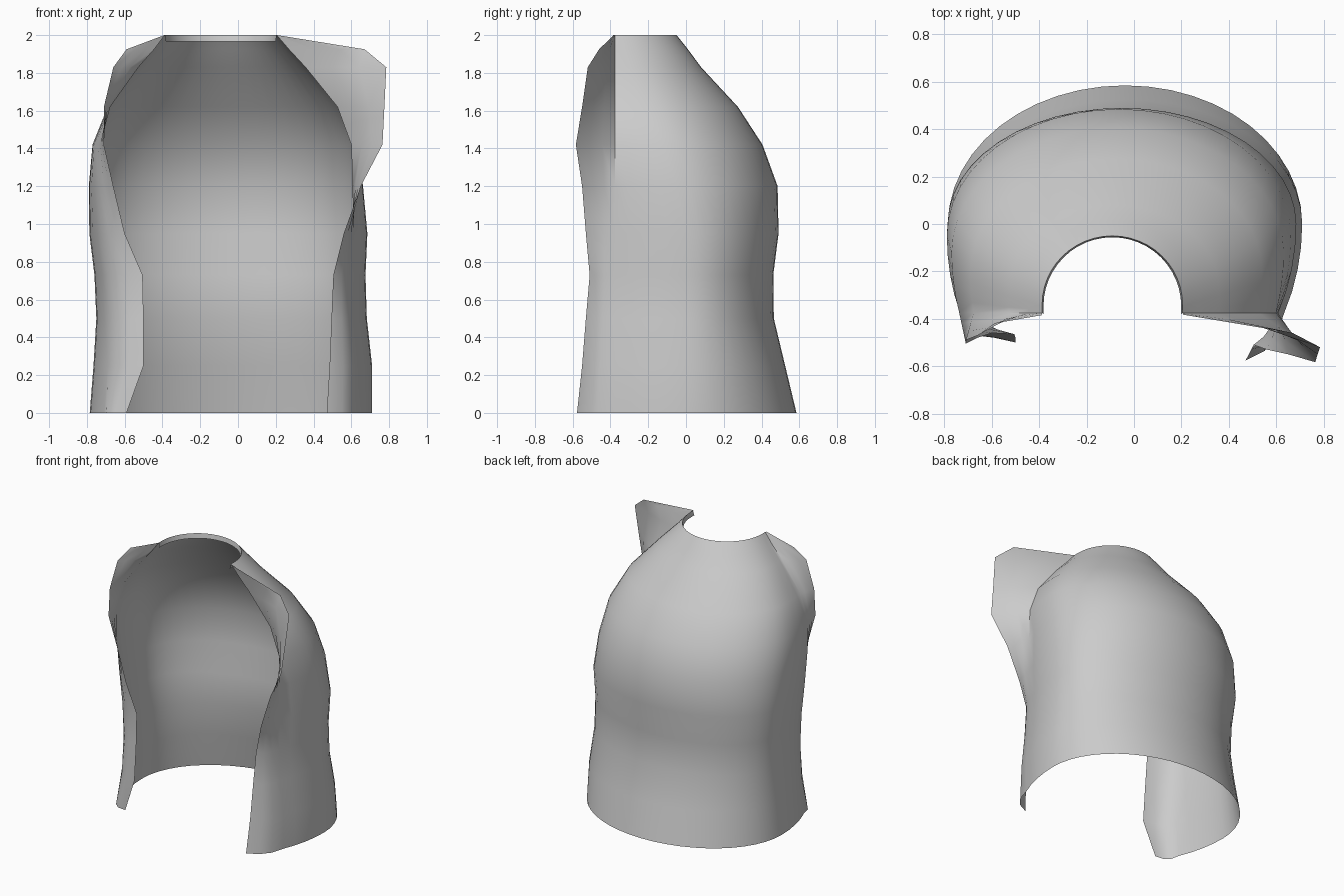
import bpy, bmesh, math

if "Cube" in bpy.data.objects:
    bpy.data.objects.remove(bpy.data.objects["Cube"])

# Sections: z, left x, right x, back y, widest y, left edge (x, y), right edge (x, y)
LEVELS = [
    (0.00, -.785, .710, .585, .00, -.590, -.480, .470, -.577),
    (0.25, -.765, .710, .525, .00, -.500, -.500, .485, -.550),
    (0.50, -.750, .682, .465, .00, -.500, -.480, .495, -.530),
    (0.73, -.760, .675, .462, .00, -.505, -.465, .505, -.510),
    (0.95, -.787, .685, .490, .00, -.600, -.460, .560, -.530),
    (1.20, -.790, .662, .485, -.05, -.660, -.480, .650, -.550),
    (1.42, -.770, .632, .405, -.12, -.710, -.505, .765, -.583),
    (1.62, -.690, .540, .275, -.20, -.710, -.490, .775, -.550),
    (1.83, -.530, .360, .080, -.28, -.660, -.470, .785, -.520),
    (1.925, -.445, .270, .010, -.31, -.590, -.420, .670, -.460),
    (2.00, -.388, .205, -.050, -.34, -.390, -.385, .208, -.383),
]
CREASE_Y, FRONT_DEPTH = -.375, .85
LAPEL, BACK = 3, 24


def body_arc(xl, xr, yb, c):
    """Open arc from the left crease round the back to the right crease."""
    cx, a = (xl + xr) / 2, (xr - xl) / 2
    pts = []
    dip = math.asin((c - CREASE_Y) / FRONT_DEPTH)
    for i in range(4):
        t = dip * (1 - i / 4)
        pts.append((cx - a * math.cos(t), c - FRONT_DEPTH * math.sin(t)))
    right = [(2 * cx - x, y) for x, y in reversed(pts)]
    for i in range(BACK + 1):
        t = math.pi * i / BACK
        pts.append((cx - a * math.cos(t), c + (yb - c) * math.sin(t)))
    return pts + right


def lapel(edge, crease, side, bow):
    """Points from the free front edge in to the crease."""
    pts = []
    for i in range(LAPEL):
        t = i / LAPEL
        b = bow * 4 * t * (1 - t)
        pts.append((edge[0] + (crease[0] - edge[0]) * t + side * b,
                    edge[1] + (crease[1] - edge[1]) * t - b))
    return pts


def section(z, xl, xr, yb, c, lx, ly, rx, ry):
    arc = body_arc(xl, xr, yb, c)
    bow = .03 * max(0, 1 - z / 1.2)
    left = lapel((lx, ly), arc[0], -1, bow)
    right = lapel((rx, ry), arc[-1], 1, bow)
    return [(x, y, z) for x, y in left + arc + right[::-1]]


def loft(name, rows, mat):
    bm = bmesh.new()
    grid = [[bm.verts.new(p) for p in row] for row in rows]
    for lo, hi in zip(grid, grid[1:]):
        for i in range(len(lo) - 1):
            bm.faces.new((lo[i], hi[i], hi[i + 1], lo[i + 1]))
    me = bpy.data.meshes.new(name)
    bm.to_mesh(me)
    bm.free()
    me.materials.append(mat)
    ob = bpy.data.objects.new(name, me)
    bpy.context.collection.objects.link(ob)
    bpy.ops.object.select_all(action='DESELECT')
    ob.select_set(True)
    bpy.context.view_layer.objects.active = ob
    bpy.ops.object.shade_smooth_by_angle(angle=math.radians(40))
    return ob


cloth = bpy.data.materials.new("grey cloth")
cloth.diffuse_color = (.6, .6, .6, 1)
cloth.use_nodes = True
cloth.node_tree.nodes["Principled BSDF"].inputs["Base Color"].default_value = cloth.diffuse_color

# Open-fronted garment shell with folded-out lapels
rows = [section(*lv) for lv in LEVELS]
loft("vest_body", rows, cloth)

# Narrow lip turned down inside the neckline
neck = rows[-1][LAPEL:-LAPEL]
lip = [(-.09 + (x + .09) * .98, y - .006, 1.965) for x, y, z in neck]
loft("neck_lip", [neck, lip], cloth)
